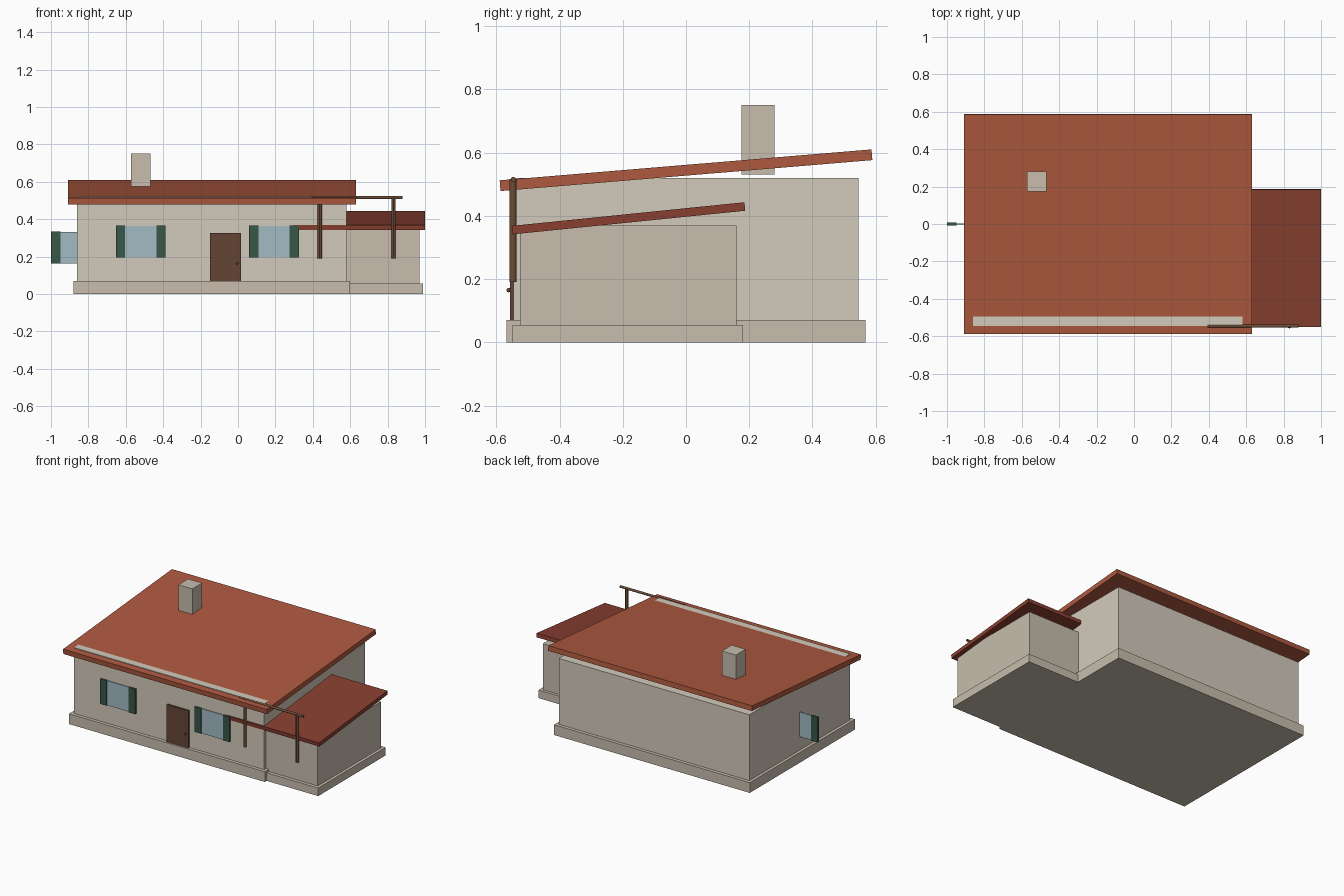
import bpy
import math

if "Cube" in bpy.data.objects:
    bpy.data.objects.remove(bpy.data.objects["Cube"])


def material(name, rgb):
    m = bpy.data.materials.new(name)
    m.diffuse_color = (*rgb, 1)
    m.use_nodes = True
    m.node_tree.nodes["Principled BSDF"].inputs["Base Color"].default_value = m.diffuse_color
    return m


WALL = material("plaster", (0.65, 0.59, 0.50))
STONE = material("stone", (0.58, 0.51, 0.42))
TILE = material("roof_tile", (0.42, 0.10, 0.05))
DARK_TILE = material("dark_roof_tile", (0.25, 0.05, 0.03))
WOOD = material("wood", (0.15, 0.075, 0.04))
DOOR = material("door_wood", (0.13, 0.06, 0.035))
GLASS = material("glass", (0.36, 0.50, 0.56))
GREEN = material("shutter_green", (0.04, 0.095, 0.065))


def finish(name, mat):
    ob = bpy.context.object
    ob.name = name
    ob.data.materials.append(mat)
    return ob


def box(name, centre, size, mat, tilt=0):
    bpy.ops.mesh.primitive_cube_add(size=1, location=centre)
    ob = finish(name, mat)
    ob.scale = size
    ob.rotation_euler.x = math.radians(tilt)
    return ob


def span(name, x, y, z, mat):
    # box given by its extents on each axis
    return box(name, [(a + b) / 2 for a, b in (x, y, z)],
               [b - a for a, b in (x, y, z)], mat)


def pole(name, centre, radius, length, mat, along_x=False):
    bpy.ops.mesh.primitive_cylinder_add(
        vertices=12, radius=radius, depth=length, location=centre,
        rotation=(0, math.pi / 2 if along_x else 0, 0))
    ob = finish(name, mat)
    bpy.ops.object.shade_smooth_by_angle()
    return ob


def window(name, x, y, z):
    box(name + "_glass", (x, y, z), (0.17, 0.006, 0.168), GLASS)
    for label, side in (("left", -1), ("right", 1)):
        box(f"{name}_{label}_shutter", (x + side * 0.108, y, z),
            (0.05, 0.016, 0.17), GREEN)


# Main house
span("house_base", (-0.88, 0.60), (-0.568, 0.568), (0, 0.07), STONE)
span("house_walls", (-0.86, 0.58), (-0.545, 0.545), (0.07, 0.52), WALL)
box("house_roof", (-0.14, 0, 0.544), (1.54, 1.18, 0.034), TILE, 4.75)
span("chimney", (-0.573, -0.468), (0.175, 0.28), (0.53, 0.75), STONE)

# Side annex, partly inside the house
span("annex_base", (0.31, 0.99), (-0.548, 0.18), (0, 0.055), STONE)
span("annex_walls", (0.33, 0.97), (-0.525, 0.16), (0.055, 0.37), STONE)
box("annex_roof", (0.65, -0.182, 0.392), (0.70, 0.74, 0.027), DARK_TILE, 5.8)

# Door and knob
span("door", (-0.15, 0.015), (-0.557, -0.535), (0.07, 0.325), DOOR)
bpy.ops.mesh.primitive_uv_sphere_add(segments=12, ring_count=8, radius=0.007,
                                     location=(-0.005, -0.561, 0.165))
finish("door_knob", WOOD)
bpy.ops.object.shade_smooth_by_angle()

# Windows with shutters; the last one stands out of the left wall
window("front_left_window", -0.52, -0.55, 0.28)
window("front_right_window", 0.193, -0.55, 0.28)
window("side_window", -0.867, 0, 0.248)

# Pergola posts and beam
for label, x in (("left", 0.437), ("right", 0.832)):
    pole(label + "_post", (x, -0.547, 0.353), 0.011, 0.326, WOOD)
pole("pergola_beam", (0.636, -0.546, 0.515), 0.008, 0.485, WOOD, True)
